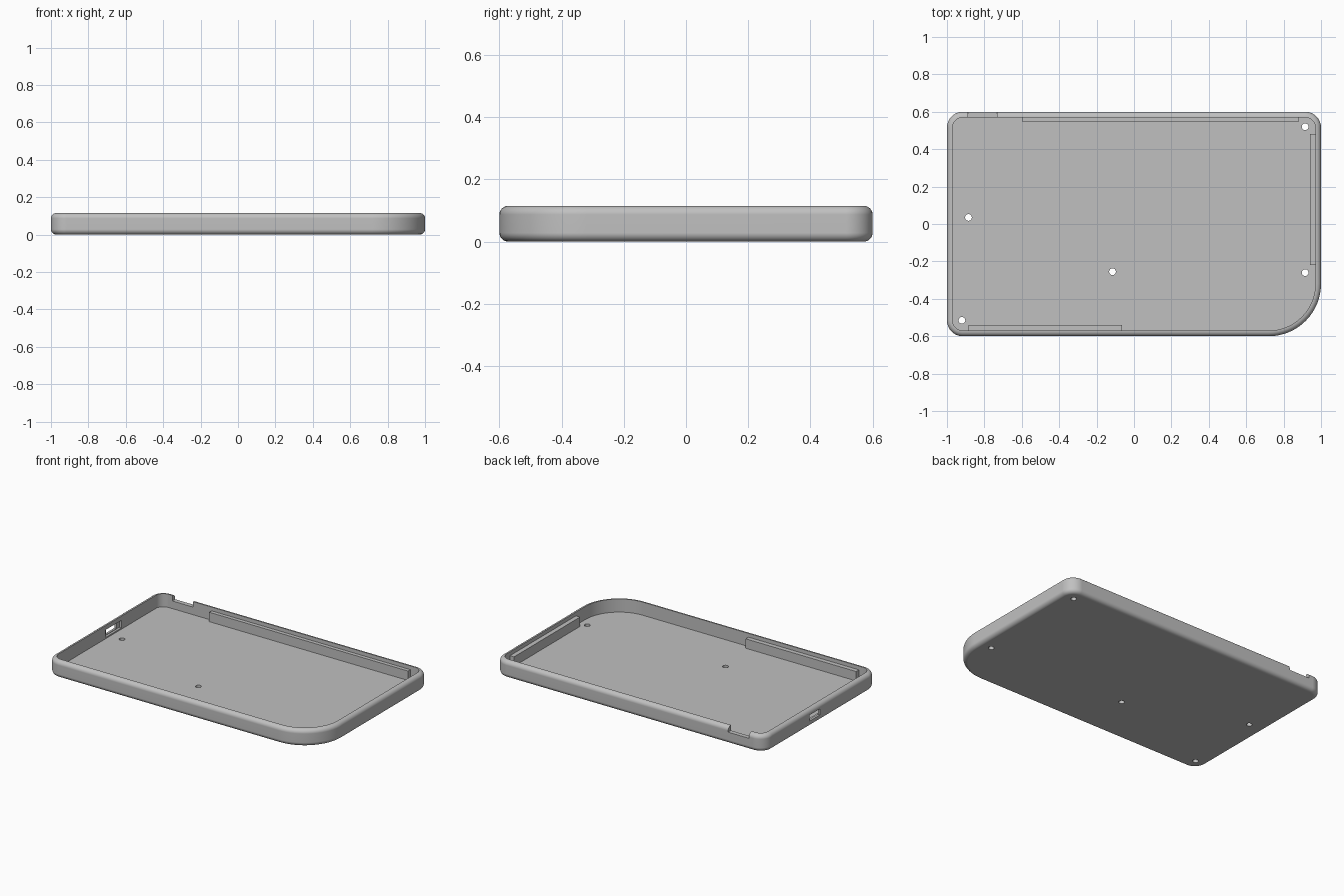
import bpy, bmesh, math
from mathutils import Vector

cube = bpy.data.objects.get("Cube")
if cube:
    bpy.data.objects.remove(cube, do_unlink=True)

HALF_X, HALF_Y, HEIGHT = 1.0, 0.6, 0.115
WALL, FLOOR, FILLET = 0.03, 0.027, 0.028
CORNER, BIG_CORNER = 0.085, 0.28

grey = bpy.data.materials.new("case grey")
grey.use_nodes = True
grey.diffuse_color = (0.53, 0.53, 0.53, 1)
grey.node_tree.nodes["Principled BSDF"].inputs["Base Color"].default_value = grey.diffuse_color


def add_object(name, bm):
    bmesh.ops.recalc_face_normals(bm, faces=bm.faces)
    mesh = bpy.data.meshes.new(name)
    bm.to_mesh(mesh)
    bm.free()
    mesh.materials.append(grey)
    obj = bpy.data.objects.new(name, mesh)
    bpy.context.collection.objects.link(obj)
    return obj


def box(name, x0, x1, y0, y1, z0, z1):
    bm = bmesh.new()
    bmesh.ops.create_cube(bm, size=1)
    for v in bm.verts:
        v.co = Vector(((x0 + x1) / 2 + v.co.x * (x1 - x0),
                       (y0 + y1) / 2 + v.co.y * (y1 - y0),
                       (z0 + z1) / 2 + v.co.z * (z1 - z0)))
    return add_object(name, bm)


def cylinder(name, x, y, radius):
    bm = bmesh.new()
    bmesh.ops.create_cone(bm, cap_ends=True, segments=24, radius1=radius,
                          radius2=radius, depth=0.1)
    bmesh.ops.translate(bm, verts=bm.verts, vec=(x, y, 0.02))
    return add_object(name, bm)


def outline(inset, z, steps=16):
    """Rounded rectangle with one large corner, moved inwards by inset."""
    points = []
    corners = [(1, 1, CORNER), (-1, 1, CORNER), (-1, -1, CORNER), (1, -1, BIG_CORNER)]
    for i, (sx, sy, r) in enumerate(corners):
        cx, cy = sx * (HALF_X - r), sy * (HALF_Y - r)
        for s in range(steps + 1):
            a = math.pi / 2 * (i + s / steps)
            points.append((cx + (r - inset) * math.cos(a),
                           cy + (r - inset) * math.sin(a), z))
    return points


# Tray shell: rounded outside, square rim, straight inner wall and flat floor
arc = [math.pi / 2 * i / 6 for i in range(7)]
profile = [(FILLET * (1 - math.sin(a)), FILLET * (1 - math.cos(a))) for a in arc]
profile += [(FILLET * (1 - math.cos(a)), HEIGHT - FILLET * (1 - math.sin(a))) for a in arc]
profile += [(WALL, HEIGHT), (WALL, FLOOR)]

bm = bmesh.new()
rings = [[bm.verts.new(p) for p in outline(d, z)] for d, z in profile]
for low, high in zip(rings, rings[1:]):
    for i in range(len(low)):
        j = (i + 1) % len(low)
        bm.faces.new((low[i], low[j], high[j], high[i]))
bm.faces.new(rings[0])
bm.faces.new(rings[-1])
tray = add_object("tray", bm)

# Openings: rim notch, side port with inner recess, screw holes
cutters = [
    box("rim_notch", -0.887, -0.733, 0.5, 0.7, 0.078, 0.2),
    box("port_hole", -1.1, -0.9, 0.01, 0.12, 0.04, 0.08),
    box("port_recess", -0.985, -0.9, -0.02, 0.15, 0.036, 0.086),
]
holes = [(0.915, 0.52), (0.915, -0.26), (-0.885, 0.035), (-0.115, -0.255), (-0.92, -0.515)]
cutters += [cylinder("screw_hole", x, y, 0.018) for x, y in holes]

bpy.context.view_layer.objects.active = tray
for cutter in cutters:
    cutter.hide_render = True
    mod = tray.modifiers.new("cut", "BOOLEAN")
    mod.operation = "DIFFERENCE"
    mod.solver = "EXACT"
    mod.object = cutter
    bpy.ops.object.modifier_apply(modifier=mod.name)
    bpy.data.objects.remove(cutter, do_unlink=True)

# Support rails along the inner walls
RAIL_TOP = 0.09
in_x, in_y = HALF_X - WALL, HALF_Y - WALL
box("back_rail", -0.595, 0.88, 0.545, in_y + 0.004, FLOOR - 0.004, RAIL_TOP)
box("left_rail", 0.94, in_x + 0.004, -0.22, 0.48, FLOOR - 0.004, RAIL_TOP)
box("front_rail", -0.885, -0.065, -in_y - 0.004, -0.54, FLOOR - 0.004, RAIL_TOP)

# Smooth the rounded edges, keep the sharp ones
bpy.ops.object.select_all(action="DESELECT")
tray.select_set(True)
bpy.context.view_layer.objects.active = tray
bpy.ops.object.shade_smooth_by_angle(angle=math.radians(30))
weighted = tray.modifiers.new("weighted normals", "WEIGHTED_NORMAL")
weighted.keep_sharp = True
